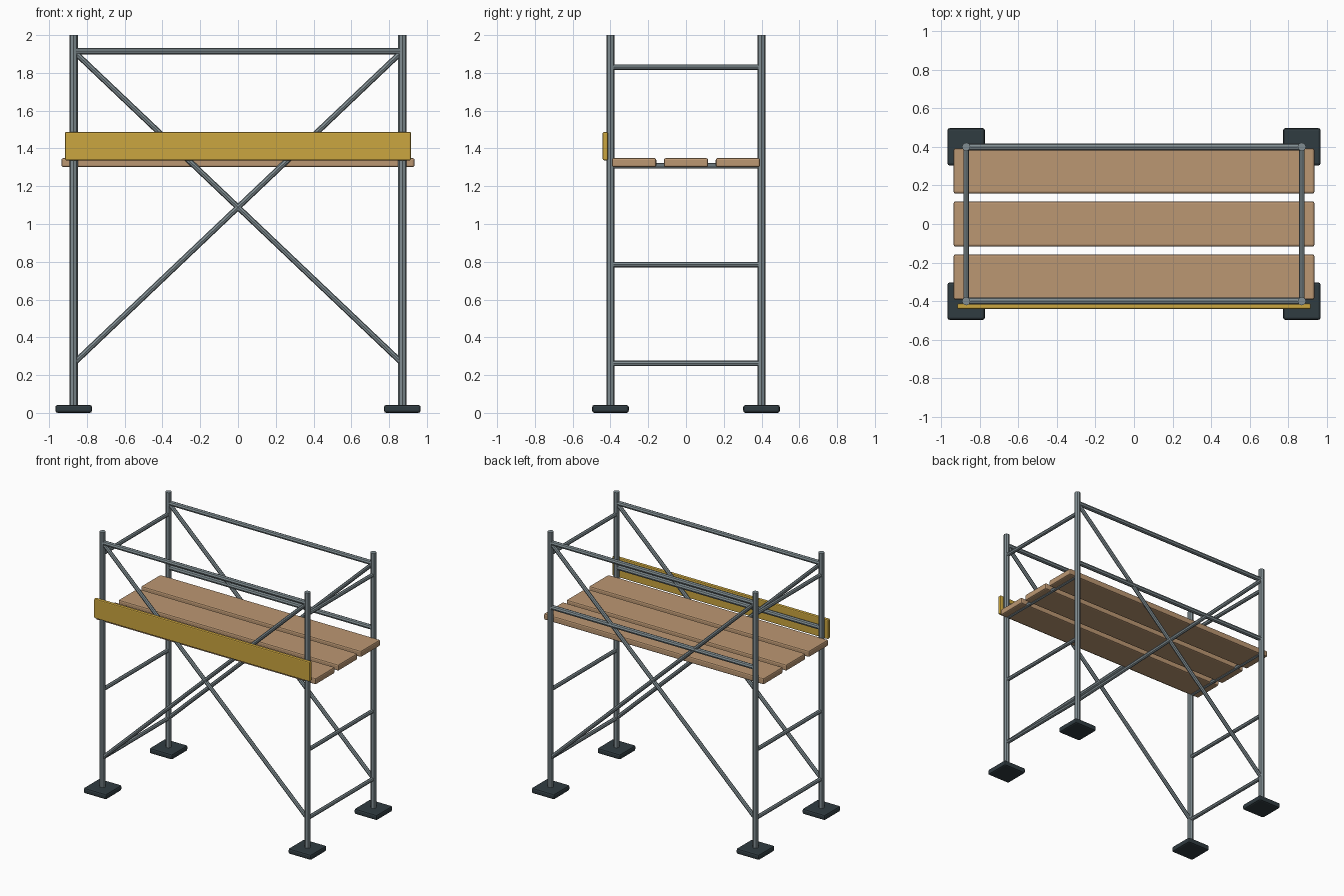
import bpy
from mathutils import Vector

if "Cube" in bpy.data.objects:
    bpy.data.objects.remove(bpy.data.objects["Cube"], do_unlink=True)


def make_material(name, rgb):
    mat = bpy.data.materials.new(name)
    mat.use_nodes = True
    mat.diffuse_color = (*rgb, 1)
    mat.node_tree.nodes["Principled BSDF"].inputs["Base Color"].default_value = (*rgb, 1)
    return mat


steel = make_material("galvanised steel", (0.22, 0.27, 0.29))
wood = make_material("plank wood", (0.5, 0.31, 0.17))
yellow = make_material("safety yellow", (0.6, 0.38, 0.05))
dark = make_material("dark base metal", (0.03, 0.045, 0.053))


def tube(name, start, end, radius):
    """Eight-sided steel tube between two points."""
    a, b = Vector(start), Vector(end)
    span = b - a
    bpy.ops.mesh.primitive_cylinder_add(vertices=8, radius=radius, depth=span.length,
                                        location=(a + b) / 2)
    obj = bpy.context.object
    obj.name = name
    obj.rotation_euler = span.to_track_quat("Z", "Y").to_euler()
    obj.data.materials.append(steel)
    return obj


def box(name, centre, size, bevel, mat):
    """Box with softened edges."""
    bpy.ops.mesh.primitive_cube_add(size=1, location=centre)
    obj = bpy.context.object
    obj.name = name
    obj.scale = size
    bpy.ops.object.transform_apply(location=False, rotation=False, scale=True)
    mod = obj.modifiers.new("edge", "BEVEL")
    mod.width = bevel
    mod.segments = 2
    obj.data.materials.append(mat)
    return obj


PX, PY = 0.87, 0.4
sides = (("right", -1), ("left", 1))
ends = (("front", -1), ("back", 1))

# Uprights and base plates
for side, sx in sides:
    for end, sy in ends:
        x, y = sx * PX, sy * PY
        tube(f"{end}_{side}_post", (x, y, 0.03), (x, y, 2), 0.022)
        box(f"{end}_{side}_base_plate", (x, y, 0.021), (0.194, 0.194, 0.042), 0.012, dark)

# End frame rungs
for side, sx in sides:
    for i, z in enumerate((0.262, 0.785, 1.308, 1.83)):
        tube(f"{side}_rung_{i + 1}", (sx * PX, -PY, z), (sx * PX, PY, z), 0.015)

# Long rails and crossed braces
for end, sy in ends:
    y = sy * PY
    for label, z in (("guard", 1.915), ("middle", 1.42)):
        tube(f"{end}_{label}_rail", (-PX, y, z), (PX, y, z), 0.018)
    for side, sx in sides:
        tube(f"{end}_{side}_brace", (sx * PX, y, 0.262), (-sx * PX, y, 1.915), 0.015)

# Deck planks
for name, y in (("front", -0.275), ("middle", 0), ("back", 0.275)):
    box(f"{name}_plank", (0, y, 1.325), (1.87, 0.235, 0.048), 0.01, wood)

# Toe board outside the front posts
box("toe_board", (0, -0.427, 1.412), (1.832, 0.028, 0.15), 0.007, yellow)
